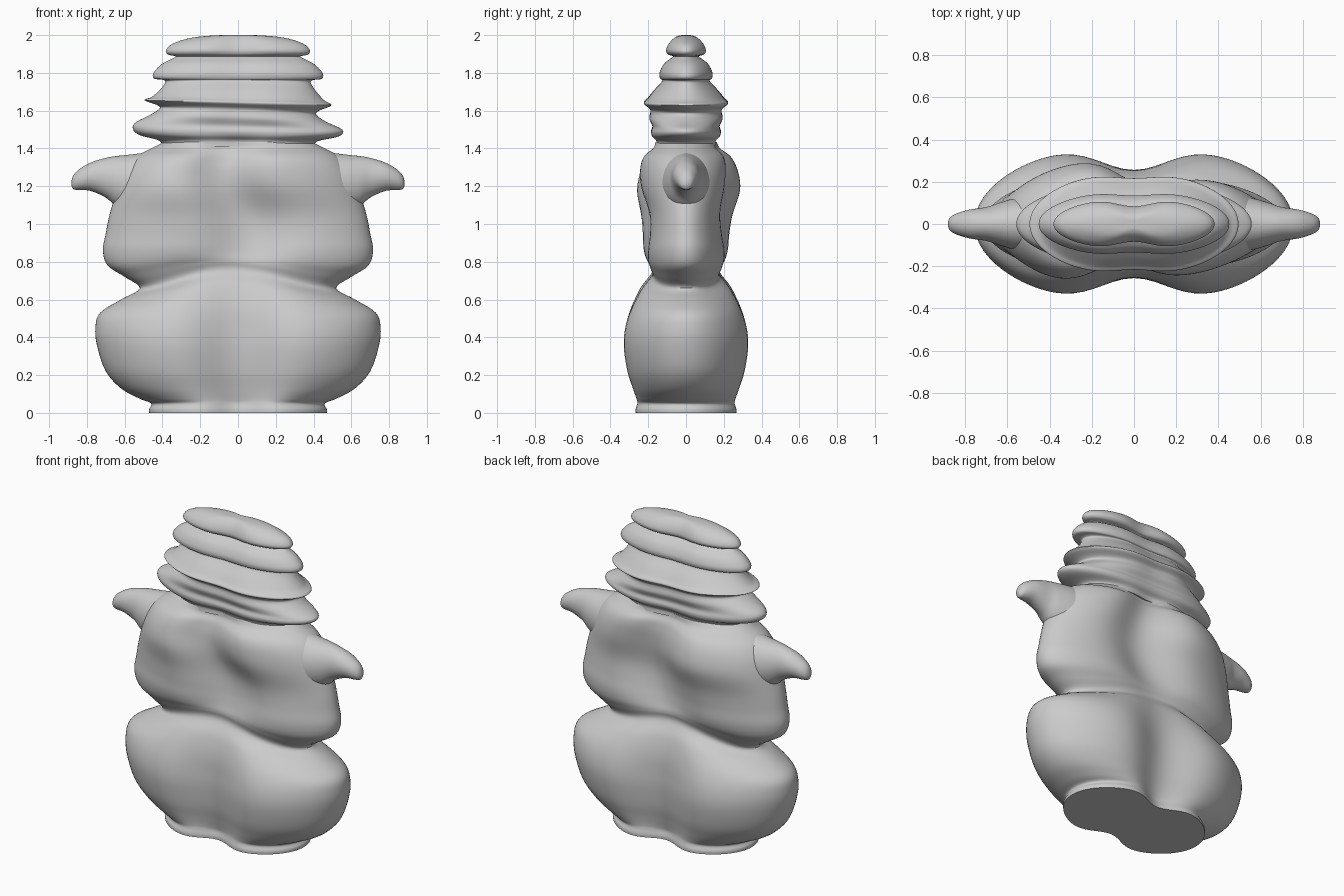
import bpy, math
from math import exp, sin, cos, pi

SEG, STEPS = 96, 5

def smooth_rows(rows):
    # Catmull-Rom interpolation through the key rows
    out = []
    for i in range(len(rows) - 1):
        p0, p1, p2 = rows[max(i - 1, 0)], rows[i], rows[i + 1]
        p3 = rows[min(i + 2, len(rows) - 1)]
        for s in range(STEPS):
            t = s / STEPS
            out.append([0.5 * (2 * b + (c - a) * t + (2 * a - 5 * b + 4 * c - d) * t * t
                               + (3 * b - a - 3 * c + d) * t ** 3)
                        for a, b, c, d in zip(p0, p1, p2, p3)])
    out.append(list(rows[-1]))
    return out

def loft(name, rows, point):
    verts, faces = [], []
    rows = smooth_rows(rows)
    for r in rows:
        verts += [point(r, 2 * pi * j / SEG) for j in range(SEG)]
    for i in range(len(rows) - 1):
        for j in range(SEG):
            k = (j + 1) % SEG
            a, b = i * SEG, (i + 1) * SEG
            faces.append((a + j, a + k, b + k, b + j))
    faces.append(tuple(reversed(range(SEG))))
    top = (len(rows) - 1) * SEG
    faces.append(tuple(range(top, top + SEG)))
    me = bpy.data.meshes.new(name)
    me.from_pydata(verts, [], faces)
    ob = bpy.data.objects.new(name, me)
    bpy.context.collection.objects.link(ob)
    bpy.context.view_layer.objects.active = ob
    ob.select_set(True)
    bpy.ops.object.shade_smooth_by_angle(angle=math.radians(50))
    ob.select_set(False)
    return ob

def gauss(v, c, s):
    return exp(-((v - c) / s) ** 2)

def peanut(w, d, k, t, centre=0.0):
    # two-lobed outline: an ellipse pinched near its middle
    u = cos(t)
    return w * u, 1.12 * d * sin(t) * (1 - k * gauss(u, centre, 0.32))

def body_point(r, t):
    z, w, d, k = r
    torso = gauss(z, 1.15, 0.26)
    front = sin(t) < 0
    # the pinch wanders diagonally across the torso
    centre = torso * (0.9 * (1.1 - z) if front else 0.15)
    x, y = peanut(w, d, k, t, centre)
    y *= 1 - 0.2 * torso / (1 + exp(-9 * x))
    lift = gauss(z, 0.67, 0.13) * (1 - cos(t) ** 2) ** 2
    z += lift * (0.09 - 0.06 * x)
    return x, y, z

def hat_point(r, t):
    z, w, d, k = r
    x, y = peanut(w, d, k, t)
    return x, y, z - 0.04 * x * gauss(z, 1.58, 0.1)

# lower body and torso: height, half width, half depth, pinch
body = [(0, .47, .28, .34), (.02, .47, .28, .34), (.05, .46, .27, .34),
        (.075, .52, .275, .34), (.13, .62, .295, .34), (.22, .70, .325, .34),
        (.35, .745, .345, .34), (.45, .755, .335, .32), (.53, .73, .30, .26),
        (.60, .62, .245, .2), (.66, .52, .18, .15), (.72, .60, .195, .2),
        (.78, .69, .215, .28), (.86, .715, .23, .36), (.95, .70, .235, .4),
        (1.05, .68, .25, .42), (1.18, .64, .29, .42), (1.28, .60, .28, .4),
        (1.355, .54, .245, .38), (1.40, .46, .185, .3), (1.435, .39, .165, .22)]
loft("body", body, body_point)

# stacked brims and cap
hat = [(1.41, .40, .16, .2), (1.44, .42, .16, .2), (1.465, .52, .178, .15),
       (1.49, .555, .182, .12), (1.52, .545, .175, .12), (1.56, .465, .19, .12),
       (1.595, .415, .185, .12), (1.615, .43, .19, .12), (1.642, .495, .22, .12),
       (1.665, .455, .20, .12), (1.71, .41, .165, .12), (1.75, .385, .13, .14),
       (1.763, .40, .125, .14), (1.77, .445, .136, .14), (1.80, .447, .14, .15),
       (1.845, .405, .12, .18), (1.875, .35, .085, .22), (1.888, .33, .07, .25),
       (1.897, .37, .098, .3), (1.92, .38, .11, .32), (1.955, .345, .095, .32),
       (1.985, .25, .065, .32), (1.998, .13, .035, .3), (2.0, .02, .006, .3)]
loft("hat", hat, hat_point)

# arms: distance out, centre height, half height, half thickness
arm = [(.40, 1.19, .20, .15), (.55, 1.21, .16, .125), (.64, 1.225, .135, .10),
       (.70, 1.245, .105, .08), (.78, 1.25, .075, .068), (.84, 1.235, .055, .05),
       (.87, 1.222, .038, .032), (.882, 1.215, .012, .01)]
for side, label in ((1, "right_arm"), (-1, "left_arm")):
    loft(label, arm, lambda r, t, s=side:
         (s * r[0], s * r[3] * cos(t), r[1] + r[2] * sin(t)))
